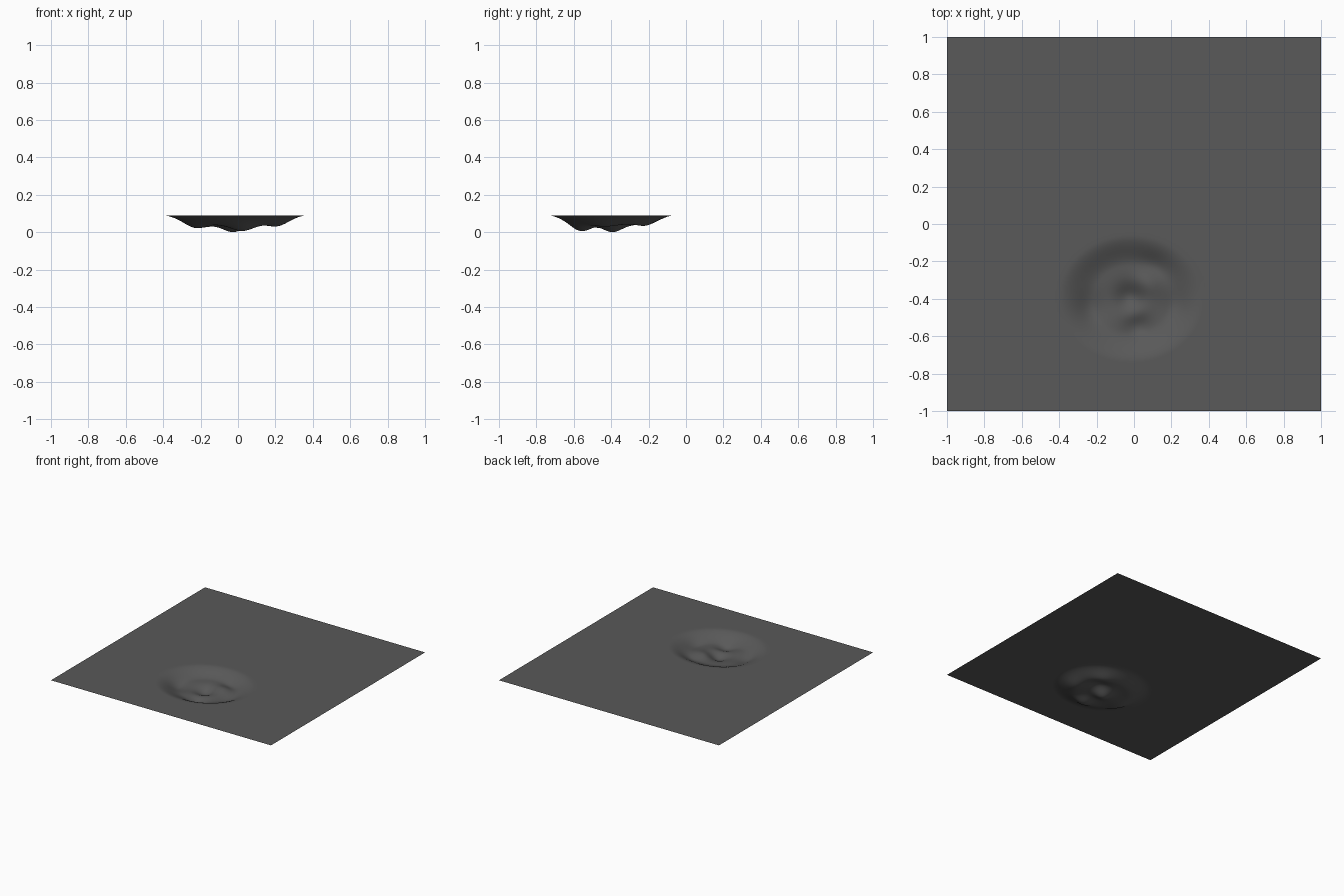
import bpy, bmesh, math

if "Cube" in bpy.data.objects:
    bpy.data.objects.remove(bpy.data.objects["Cube"])

RIM = 0.09          # height of the flat sheet
CX, CY = -0.015, -0.40

# gaussian dips (+) and bumps (-) in the hollow: x, y, depth, spread
DETAILS = [
    (-0.23, -0.45, 0.018, 0.065),
    (-0.02, -0.395, 0.042, 0.055),
    (0.23, -0.44, 0.012, 0.06),
    (0.02, -0.545, 0.036, 0.055),
    (0.11, -0.22, 0.014, 0.06),
    (0.07, -0.32, -0.022, 0.055),
    (0.01, -0.475, -0.016, 0.05),
]


def depth(x, y):
    rx = 0.39
    ry = 0.34
    r = math.hypot((x - CX) / rx, (y - CY) / ry)
    t = max(0.0, min(1.0, (1 - r) / 0.48))
    env = t * t * (3 - 2 * t)
    d = 0.046
    for gx, gy, a, s in DETAILS:
        d += a * math.exp(-((x - gx) ** 2 + (y - gy) ** 2) / (2 * s * s))
    return env * d


# flat sheet with an uneven hollow
bm = bmesh.new()
bmesh.ops.create_grid(bm, x_segments=160, y_segments=160, size=1.0)
deepest = max(depth(v.co.x, v.co.y) for v in bm.verts)
for v in bm.verts:
    v.co.z = RIM * (1 - depth(v.co.x, v.co.y) / deepest)
for f in bm.faces:
    f.smooth = True
me = bpy.data.meshes.new("ground_sheet")
bm.to_mesh(me)
bm.free()

mat = bpy.data.materials.new("dark grey")
mat.diffuse_color = (0.1, 0.1, 0.1, 1)
mat.use_nodes = True
mat.node_tree.nodes["Principled BSDF"].inputs["Base Color"].default_value = mat.diffuse_color
me.materials.append(mat)
obj = bpy.data.objects.new("ground_sheet", me)
bpy.context.collection.objects.link(obj)
